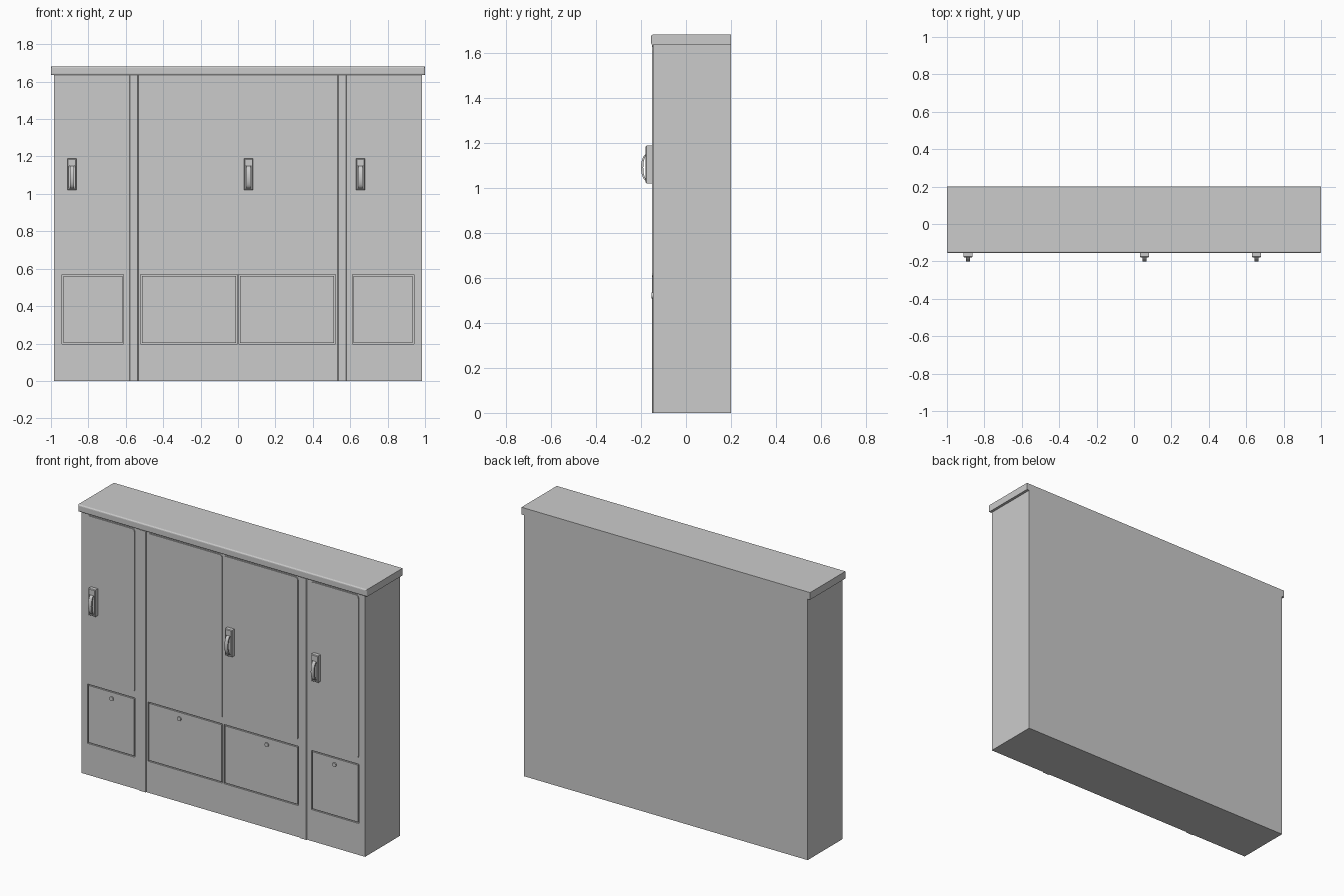
import bpy, bmesh, math
from mathutils import Vector

if "Cube" in bpy.data.objects:
    bpy.data.objects.remove(bpy.data.objects["Cube"])


def finish(name, bm):
    bmesh.ops.recalc_face_normals(bm, faces=bm.faces)
    me = bpy.data.meshes.new(name)
    bm.to_mesh(me)
    bm.free()
    ob = bpy.data.objects.new(name, me)
    bpy.context.collection.objects.link(ob)
    return ob


def box(name, x, y, z, bevel=0.0, pick=None, segments=3):
    """Box from (min, max) ranges; pick chooses which edges get bevelled."""
    bm = bmesh.new()
    bmesh.ops.create_cube(bm, size=1)
    for v in bm.verts:
        v.co = Vector([r[0] if c < 0 else r[1] for c, r in zip(v.co, (x, y, z))])
    if bevel:
        edges = [e for e in bm.edges if pick(e.verts[0].co, e.verts[1].co)]
        bmesh.ops.bevel(bm, geom=edges, offset=bevel, segments=segments,
                        profile=0.5, affect='EDGES')
    return finish(name, bm)


def along_y(a, b):
    return abs(a.y - b.y) > 1e-5


def cut(target, cutter):
    mod = target.modifiers.new("cut", 'BOOLEAN')
    mod.operation = 'DIFFERENCE'
    mod.solver = 'EXACT'
    mod.object = cutter
    bpy.context.view_layer.objects.active = target
    bpy.ops.object.modifier_apply(modifier=mod.name)
    bpy.data.objects.remove(cutter, do_unlink=True)


FRONT = -0.146
columns = [("left_outer", -0.94, -0.611), ("left_inner", -0.52, -0.004),
           ("right_inner", 0.004, 0.52), ("right_outer", 0.611, 0.94)]

# Carcass and overhanging top with softened front edges
carcass = box("carcass", (-0.983, 0.983), (FRONT, 0.2), (0, 1.637))
box("top_slab", (-1, 1), (-0.155, 0.2), (1.635, 1.68), 0.008,
    lambda a, b: a.y < -0.15 and b.y < -0.15)

# Vertical posts between the bays
for side, s in (("left", -1), ("right", 1)):
    x0, x1 = sorted((s * 0.533, s * 0.581))
    box(side + "_post", (x0, x1), (-0.152, FRONT + 0.01), (0, 1.635), 0.003,
        lambda a, b: a.y < -0.15 and b.y < -0.15 and abs(a.z - b.z) > 0.1, 1)

# Doors, grooved drawer fronts and drawer knobs
knobs_x = (-0.772, -0.303, 0.303, 0.772)
for (label, x0, x1), kx in zip(columns, knobs_x):
    box(label + "_door", (x0, x1), (-0.152, FRONT + 0.01), (0.604, 1.627), 0.018, along_y)
    cut(carcass, box("cutter", (x0, x1), (-0.2, FRONT + 0.01), (0.197, 0.568)))
    g = 0.007
    box(label + "_drawer", (x0 + g, x1 - g), (FRONT, FRONT + 0.012),
        (0.197 + g, 0.568 - g))
    bpy.ops.mesh.primitive_cylinder_add(vertices=16, radius=0.013, depth=0.012,
                                        location=(kx, -0.147, 0.522),
                                        rotation=(math.pi / 2, 0, 0))
    knob = bpy.context.object
    knob.name = label + "_knob"
    bpy.ops.object.shade_smooth_by_angle(angle=math.radians(35))


def handle_bow(name, cx):
    """Curved grip: an arc strip in the YZ plane, given width along x."""
    bm = bmesh.new()
    n, rows = 12, []
    for i in range(n + 1):
        t = math.pi * i / n
        z = 1.09 - 0.06 * math.cos(t)
        rise = math.sin(t)
        ring = [(-0.011, -0.174 - 0.026 * rise), (0.011, -0.174 - 0.026 * rise),
                (0.011, -0.168 - 0.022 * rise), (-0.011, -0.168 - 0.022 * rise)]
        rows.append([bm.verts.new((cx + dx, y, z)) for dx, y in ring])
    for a, b in zip(rows, rows[1:]):
        for k in range(4):
            m = (k + 1) % 4
            bm.faces.new((a[k], a[m], b[m], b[k]))
    bm.faces.new(rows[0])
    bm.faces.new(rows[-1])
    ob = finish(name, bm)
    bpy.context.view_layer.objects.active = ob
    bpy.ops.object.select_all(action='DESELECT')
    ob.select_set(True)
    bpy.ops.object.shade_smooth_by_angle(angle=math.radians(35))


# Door handles: back plate with a finger recess and a bowed grip
for label, cx in (("left", -0.888), ("middle", 0.057), ("right", 0.655)):
    plate = box(label + "_handle_plate", (cx - 0.024, cx + 0.024), (-0.179, -0.15),
                (1.02, 1.188), 0.004,
                lambda a, b: a.y < -0.17 and b.y < -0.17, 1)
    cut(plate, box("cutter", (cx - 0.016, cx + 0.016), (-0.2, -0.166), (1.028, 1.15)))
    handle_bow(label + "_handle_grip", cx)
